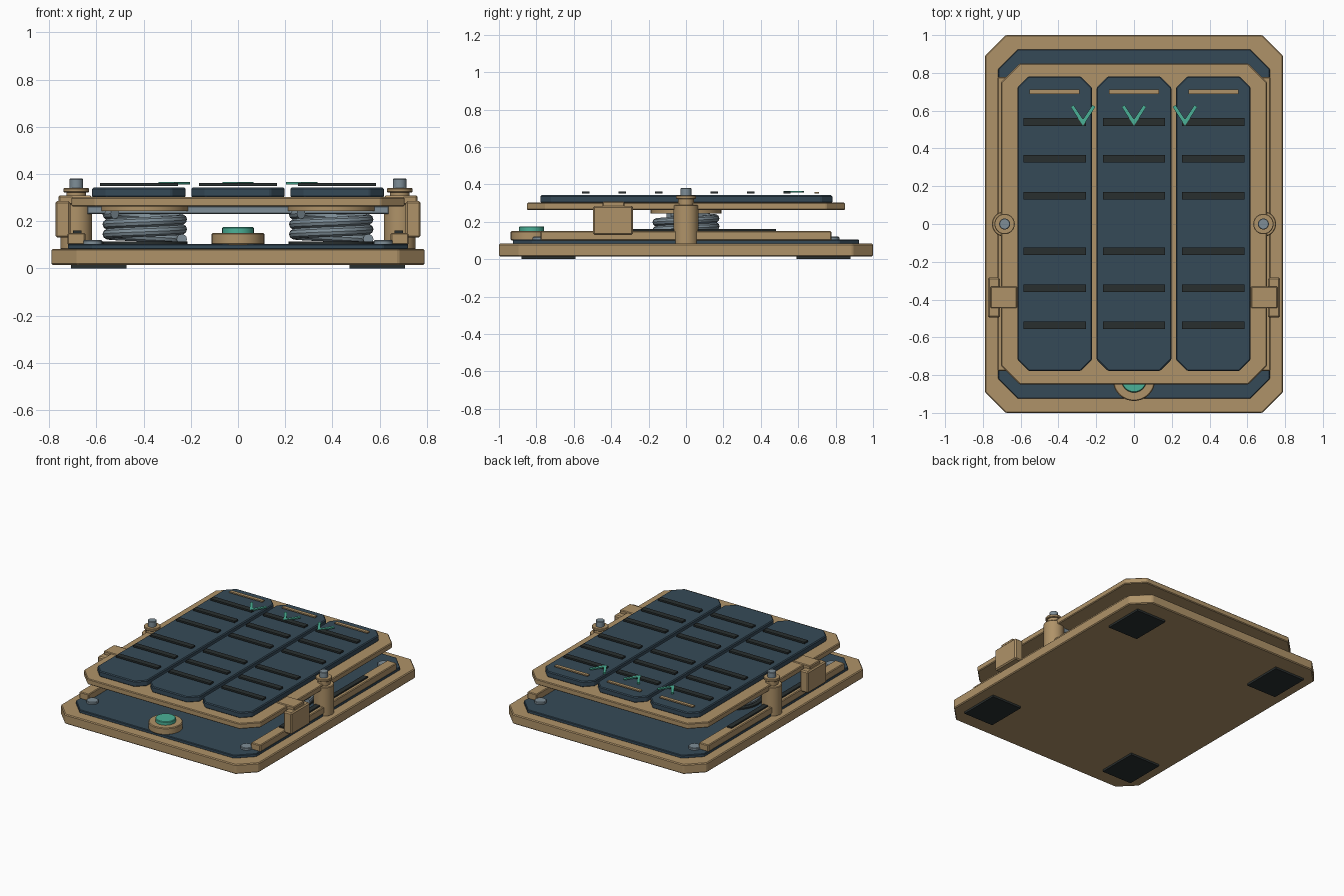
import bpy, bmesh, math
from mathutils import Vector

if "Cube" in bpy.data.objects:
    bpy.data.objects.remove(bpy.data.objects["Cube"])


def material(name, rgb):
    m = bpy.data.materials.new(name)
    m.diffuse_color = (*rgb, 1)
    m.use_nodes = True
    m.node_tree.nodes["Principled BSDF"].inputs["Base Color"].default_value = m.diffuse_color
    return m


TAN = material("tan", (0.43, 0.29, 0.14))
NAVY = material("navy", (0.036, 0.068, 0.097))
BLACK = material("black rubber", (0.022, 0.028, 0.028))
STEEL = material("steel", (0.21, 0.27, 0.31))
GREEN = material("mint green", (0.07, 0.44, 0.31))


def finish(bm, name, mat, bevel=0, smooth=False):
    bmesh.ops.recalc_face_normals(bm, faces=bm.faces)
    me = bpy.data.meshes.new(name)
    bm.to_mesh(me)
    bm.free()
    me.materials.append(mat)
    ob = bpy.data.objects.new(name, me)
    bpy.context.collection.objects.link(ob)
    if bevel:
        mod = ob.modifiers.new("bevel", 'BEVEL')
        mod.width = bevel
        mod.segments = 1
        mod.limit_method = 'ANGLE'
        mod.angle_limit = math.radians(40)
    if smooth:
        bpy.ops.object.select_all(action='DESELECT')
        ob.select_set(True)
        bpy.context.view_layer.objects.active = ob
        bpy.ops.object.shade_smooth_by_angle(angle=math.radians(35))
    return ob


def prism(name, outline, z0, z1, mat, bevel=0, smooth=False):
    """Extrude a flat outline from z0 to z1."""
    bm = bmesh.new()
    face = bm.faces.new([bm.verts.new((x, y, z0)) for x, y in outline])
    ext = bmesh.ops.extrude_face_region(bm, geom=[face])
    top = [v for v in ext["geom"] if isinstance(v, bmesh.types.BMVert)]
    bmesh.ops.translate(bm, vec=(0, 0, z1 - z0), verts=top)
    return finish(bm, name, mat, bevel, smooth)


def plate(name, cx, cy, hx, hy, c, z0, z1, mat, bevel=0):
    """Rectangle with corners cut by c."""
    if c:
        pts = [(hx - c, -hy), (hx, c - hy), (hx, hy - c), (hx - c, hy),
               (c - hx, hy), (-hx, hy - c), (-hx, c - hy), (c - hx, -hy)]
    else:
        pts = [(hx, -hy), (hx, hy), (-hx, hy), (-hx, -hy)]
    return prism(name, [(cx + x, cy + y) for x, y in pts], z0, z1, mat, bevel)


def disc(name, cx, cy, r, z0, z1, mat, bevel=0, n=32):
    pts = [(cx + r * math.cos(2 * math.pi * i / n),
            cy + r * math.sin(2 * math.pi * i / n)) for i in range(n)]
    return prism(name, pts, z0, z1, mat, bevel, True)


def coil(name, cx, cy, r, tube, z0, z1, turns):
    """Tube swept along a helix."""
    bm = bmesh.new()
    steps, sides, rings = int(turns * 32), 10, []
    for i in range(steps + 1):
        a = 2 * math.pi * turns * i / steps
        z = z0 + (z1 - z0) * i / steps
        out = Vector((math.cos(a), math.sin(a), 0))
        c = Vector((cx, cy, z)) + out * r
        ring = []
        for k in range(sides):
            b = 2 * math.pi * k / sides
            ring.append(bm.verts.new(c + out * tube * math.cos(b)
                                     + Vector((0, 0, tube * math.sin(b)))))
        rings.append(ring)
    for p, q in zip(rings, rings[1:]):
        for k in range(sides):
            j = (k + 1) % sides
            bm.faces.new((p[k], p[j], q[j], q[k]))
    bm.faces.new(rings[0])
    bm.faces.new(rings[-1])
    return finish(bm, name, STEEL, 0, True)


# Base tray and deck
plate("base_plate", 0, 0, 0.79, 1.0, 0.11, 0.014, 0.083, TAN, 0.006)
plate("base_deck", 0, 0, 0.72, 0.925, 0.105, 0.08, 0.104, NAVY, 0.004)

# Feet and deck screws in the four corners
for sx in (-1, 1):
    for sy in (-1, 1):
        plate("foot", sx * 0.59, sy * 0.735, 0.118, 0.145, 0, 0, 0.02, BLACK)
        disc("deck_screw", sx * 0.615, sy * 0.78, 0.04, 0.1, 0.12, STEEL, 0.004, 20)

# Raised platform and its cross beam
plate("platform_frame", 0, 0, 0.705, 0.85, 0.1, 0.262, 0.302, TAN, 0.005)
plate("cross_beam", 0, 0, 0.64, 0.05, 0, 0.23, 0.264, STEEL, 0.004)

# Three tread panels, each with grips and a marker bar
for px in (-0.42, 0, 0.42):
    plate("tread_panel", px, 0.002, 0.198, 0.78, 0.06, 0.3, 0.342, NAVY, 0.006)
    for gy in (0.54, 0.345, 0.15, -0.145, -0.34, -0.535):
        plate("grip_strip", px, gy, 0.165, 0.02, 0, 0.35, 0.362, BLACK)
    plate("marker_bar", px, 0.70, 0.132, 0.012, 0, 0.35, 0.359, TAN)

# Chevrons
for cx in (-0.27, 0, 0.27):
    outline = [(0, 0.52), (0.066, 0.62), (0.05, 0.63), (0, 0.554),
               (-0.05, 0.63), (-0.066, 0.62)]
    prism("chevron", [(cx + x, y) for x, y in outline], 0.356, 0.365, GREEN)

# Side assemblies
for s in (-1, 1):
    # Spring with its seats
    disc("spring_seat", s * 0.395, 0, 0.18, 0.1, 0.114, BLACK)
    coil("spring", s * 0.395, 0, 0.157, 0.022, 0.124, 0.232, 2.6)
    disc("spring_cap", s * 0.395, 0, 0.19, 0.244, 0.264, TAN)
    # Rail with dark slide strip
    plate("side_rail", s * 0.685, 0, 0.038, 0.778, 0, 0.1, 0.15, TAN, 0.005)
    plate("slide_strip", s * 0.682, 0, 0.018, 0.48, 0, 0.148, 0.16, BLACK)
    # Guide post with collar and pin
    disc("guide_post", s * 0.685, 0, 0.067, 0.08, 0.29, TAN, 0.004)
    disc("post_collar", s * 0.685, 0, 0.042, 0.288, 0.325, TAN)
    disc("post_ring", s * 0.685, 0, 0.054, 0.322, 0.34, TAN, 0.003)
    disc("post_pin", s * 0.685, 0, 0.029, 0.33, 0.38, STEEL, 0.003, 24)
    # Side latch with arm over the platform
    plate("latch_block", s * 0.742, -0.39, 0.032, 0.106, 0, 0.13, 0.285, TAN, 0.008)
    plate("latch_arm", s * 0.69, -0.388, 0.07, 0.058, 0, 0.27, 0.308, TAN, 0.005)

# Front button
disc("button_base", 0, -0.825, 0.112, 0.1, 0.15, TAN, 0.005)
disc("button", 0, -0.825, 0.067, 0.145, 0.175, GREEN, 0.004)
